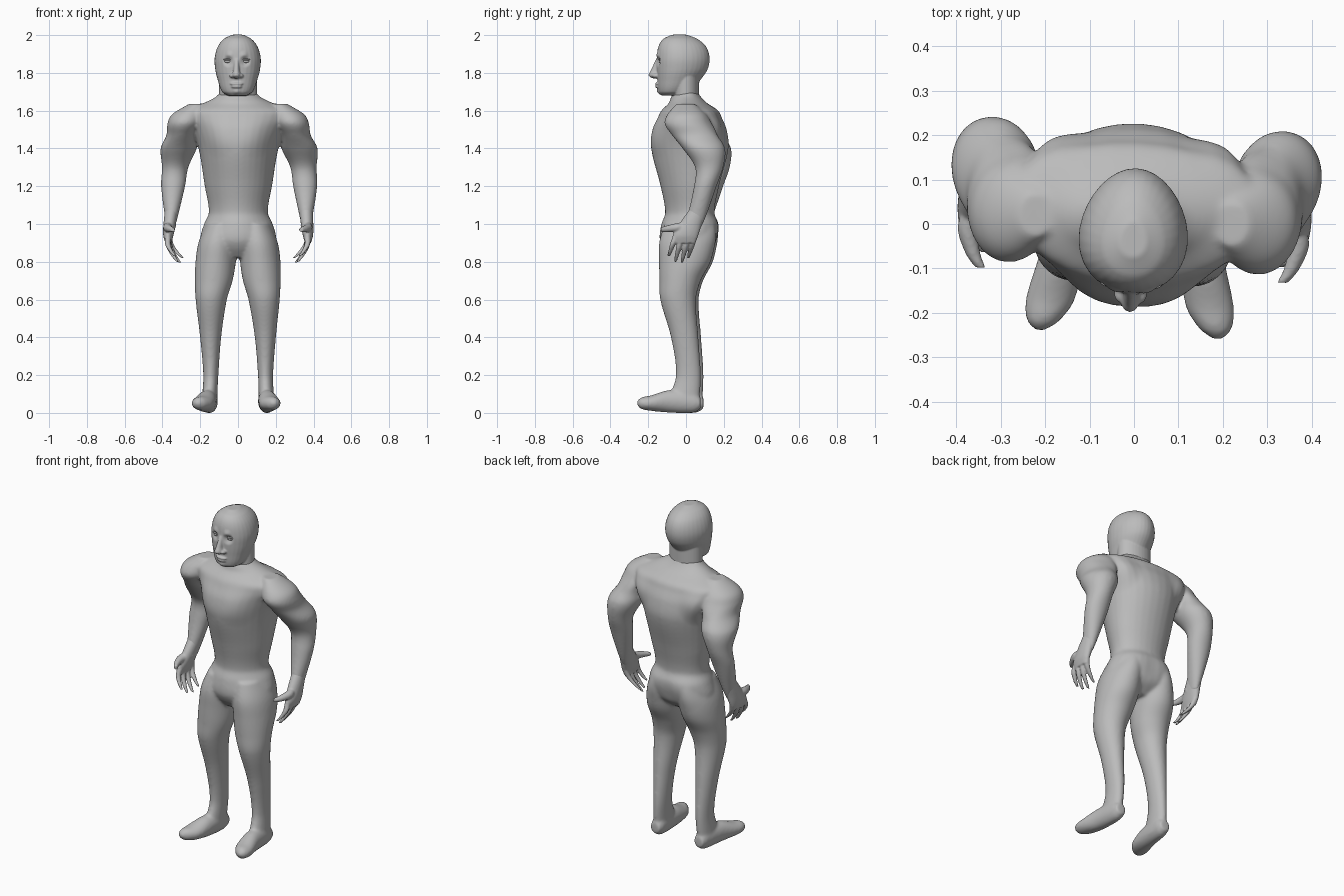
import bpy, bmesh, math
from mathutils import Vector, Matrix

cube = bpy.data.objects.get("Cube")
if cube:
    bpy.data.objects.remove(cube, do_unlink=True)

TURN = -0.05  # the whole figure is turned slightly about the vertical
SIDES = {"left": 1, "right": -1}

clay = bpy.data.materials.new("clay grey")
clay.use_nodes = True
GREY = (0.5, 0.5, 0.5, 1)
clay.diffuse_color = GREY
clay.node_tree.nodes["Principled BSDF"].inputs["Base Color"].default_value = GREY


def resample(rings, axis, steps=6):
    """Smooth the ring list with a cubic that follows the chosen axis."""
    pts = [Vector(ring) for ring in rings]
    last = len(pts) - 1

    def slope(i):
        before, after = pts[max(i - 1, 0)], pts[min(i + 1, last)]
        return (after - before) / (after[axis] - before[axis])

    out = []
    for i in range(last):
        p, q = pts[i], pts[i + 1]
        gap = q[axis] - p[axis]
        start, end = slope(i) * gap, slope(i + 1) * gap
        for k in range(steps):
            t = k / steps
            u = 1 - t
            out.append(p * (u * u * (1 + 2 * t)) + start * (t * u * u)
                       + q * (t * t * (3 - 2 * t)) - end * (t * t * u))
    return out + [pts[last]]


def loft(bm, rings, axis=2, side=1, sides=32, egg=0):
    """Skin rings (x, y, z, half width, half depth); egg widens the far side."""
    loops = []
    for x, y, z, width, depth in resample(rings, axis):
        loop = []
        for k in range(sides):
            angle = math.tau * k / sides
            across = math.cos(angle) * width * (1 + egg * math.sin(angle))
            along = math.sin(angle) * depth
            if axis == 2:
                point = ((x + across) * side, y + along, z)
            else:
                point = ((x + across) * side, y, z + along)
            loop.append(bm.verts.new(point))
        loops.append(loop)
    for low, high in zip(loops, loops[1:]):
        for k in range(sides):
            j = (k + 1) % sides
            bm.faces.new((low[k], low[j], high[j], high[k]))
    bm.faces.new(loops[0])
    bm.faces.new(loops[-1])


def central(rows):
    """Rings on the middle plane from rows of y, z, half width, half depth."""
    return [(0, *row) for row in rows]


def digit(bm, root, tip, radius, axis, side):
    """A finger that tapers and curls from its root to its tip."""
    root, tip = Vector(root), Vector(tip)
    rings = []
    for t in (0, 0.4, 0.8, 1):
        centre = root.lerp(tip, t)
        centre.x += radius * math.sin(math.pi * t)
        size = radius * (1 - t * t / 2)
        rings.append((*centre, size, size))
    loft(bm, rings, axis, side, sides=16)


def ball(bm, centre, radii):
    mat = Matrix.Translation(centre) @ Matrix.Diagonal((*radii, 1))
    bmesh.ops.create_uvsphere(bm, u_segments=20, v_segments=12, radius=1, matrix=mat)


def finish(name, bm, voxel, smooth):
    """Fuse the overlapping parts of a bmesh into one smooth object."""
    bmesh.ops.recalc_face_normals(bm, faces=bm.faces)
    mesh = bpy.data.meshes.new(name)
    bm.to_mesh(mesh)
    bm.free()
    obj = bpy.data.objects.new(name, mesh)
    bpy.context.collection.objects.link(obj)
    fuse = obj.modifiers.new("fuse", 'REMESH')
    fuse.mode = 'VOXEL'
    fuse.voxel_size = voxel
    soften = obj.modifiers.new("soften", 'SMOOTH')
    soften.iterations = smooth
    graph = bpy.context.evaluated_depsgraph_get()
    fused = bpy.data.meshes.new_from_object(obj.evaluated_get(graph))
    obj.modifiers.clear()
    obj.data = fused
    fused.materials.clear()
    fused.materials.append(clay)
    fused.shade_smooth()
    obj.rotation_euler.z = TURN
    return obj


def sculpt(obj, centre, radius, direction):
    """Push the surface softly around a point, the same on both sides."""
    direction = Vector(direction)
    for side in SIDES.values() if centre[0] else (1,):
        middle = Vector((centre[0] * side, centre[1], centre[2]))
        for vert in obj.data.vertices:
            near = 1 - (vert.co - middle).length / radius
            if near > 0:
                vert.co += direction * (near * near * (3 - 2 * near))


# Trunk from crotch to neck: y, z, half width, half depth
trunk = [(0, .82, .1, .08), (.01, .87, .18, .13), (.01, .92, .2, .15),
         (.02, 1, .18, .15), (.02, 1.06, .155, .13), (.02, 1.2, .177, .155),
         (.02, 1.4, .21, .205), (.02, 1.5, .245, .195), (.02, 1.56, .28, .17),
         (.02, 1.6, .28, .15), (.01, 1.64, .18, .1), (0, 1.67, .12, .08),
         (0, 1.7, .09, .06)]

# Leg: x, y, z, half width, half depth
leg = [(.15, 0, .03, .04, .07), (.15, 0, .08, .04, .08), (.145, .02, .2, .04, .066),
       (.145, 0, .4, .056, .073), (.14, -.035, .6, .083, .095),
       (.127, -.025, .7, .1, .11), (.118, 0, .8, .107, .137),
       (.107, .01, .9, .103, .147), (.09, .02, 1, .08, .13)]

# Foot from toe to heel: x, y, z, half width, half height
foot = [(.2, -.25, .05, .01, .01), (.195, -.23, .05, .035, .03),
        (.18, -.18, .05, .055, .04), (.16, -.08, .06, .05, .06),
        (.15, .05, .055, .04, .055), (.15, .085, .05, .03, .03)]

# Arm from inside the palm to the shoulder: x, y, z, half width, half depth
arm = [(.36, .05, .97, .02, .045), (.357, .075, 1.04, .035, .05),
       (.35, .12, 1.2, .064, .06), (.34, .14, 1.3, .07, .075),
       (.32, .11, 1.4, .096, .113), (.3, .06, 1.47, .082, .12),
       (.283, .02, 1.53, .092, .12), (.265, .015, 1.58, .085, .1),
       (.22, .01, 1.635, .04, .05)]

bm = bmesh.new()
loft(bm, central(trunk), egg=0.14)
for side in SIDES.values():
    loft(bm, leg, side=side)
    loft(bm, foot, axis=1, side=side)
    loft(bm, arm, side=side)
body = finish("body", bm, voxel=0.0075, smooth=12)
sculpt(body, (.1, -.14, 1.47), .13, (0, -.01, 0))  # chest muscles
sculpt(body, (.2, .13, 1.5), .13, (0, .03, 0))     # shoulder blades
sculpt(body, (.1, .14, .96), .12, (0, .01, 0))     # buttocks
body.location.z = -min(vert.co.z for vert in body.data.vertices)

# Skull and jaw: y, z, half width, half depth
skull = [(-.07, 1.68, .05, .06), (-.06, 1.7, .08, .085), (-.035, 1.77, .106, .117),
         (-.02, 1.82, .118, .135), (-.015, 1.88, .121, .14), (-.02, 1.94, .104, .126),
         (-.03, 1.98, .072, .09), (-.035, 2.002, .03, .04)]
neck = [(0, z, .1, .07) for z in (1.62, 1.8)]
nose = [(-.165, 1.77, .01, .01), (-.168, 1.785, .022, .03),
        (-.158, 1.815, .017, .028), (-.145, 1.87, .013, .015)]

# Head with neck, nose and lips
bm = bmesh.new()
loft(bm, central(skull), egg=-0.13)
loft(bm, central(neck))
loft(bm, central(nose))
ball(bm, (0, -.147, 1.743), (.036, .017, .008))
ball(bm, (0, -.146, 1.727), (.03, .017, .009))
for side in SIDES.values():
    ball(bm, (side * .022, -.158, 1.785), (.015, .02, .012))
head = finish("head", bm, voxel=0.0045, smooth=4)
sculpt(head, (.046, -.15, 1.862), .036, (0, .014, 0))  # eye sockets
sculpt(head, (.04, -.15, 1.893), .03, (0, -.006, 0))   # brow
sculpt(head, (0, -.145, 1.7), .03, (0, -.008, 0))      # chin

# Palm from knuckles to wrist: x, y, z, half width, half depth
palm = [(.37, .01, .9, .016, .058), (.37, .016, .94, .027, .068),
        (.364, .043, 1, .033, .06), (.356, .09, 1.09, .034, .045)]

for name, side in SIDES.items():
    # Eye with upper lid
    bm = bmesh.new()
    ball(bm, (side * .046, -.128, 1.861), (.022, .014, .009))
    ball(bm, (side * .046, -.131, 1.871), (.026, .014, .005))
    finish(name + "_eye", bm, voxel=0.002, smooth=2)

    # Hand with a thumb and four fanned fingers
    bm = bmesh.new()
    loft(bm, palm, side=side)
    digit(bm, (.355, .03, .99), (.34, -.115, .97), .025, 1, side)
    for i, drop in enumerate((.1, .13, .135, .11)):
        y = .034 * i - .038
        digit(bm, (.37, y, .93), (.33 - .012 * i, y - .037, .93 - drop), .016, 2, side)
    finish(name + "_hand", bm, voxel=0.005, smooth=4)
